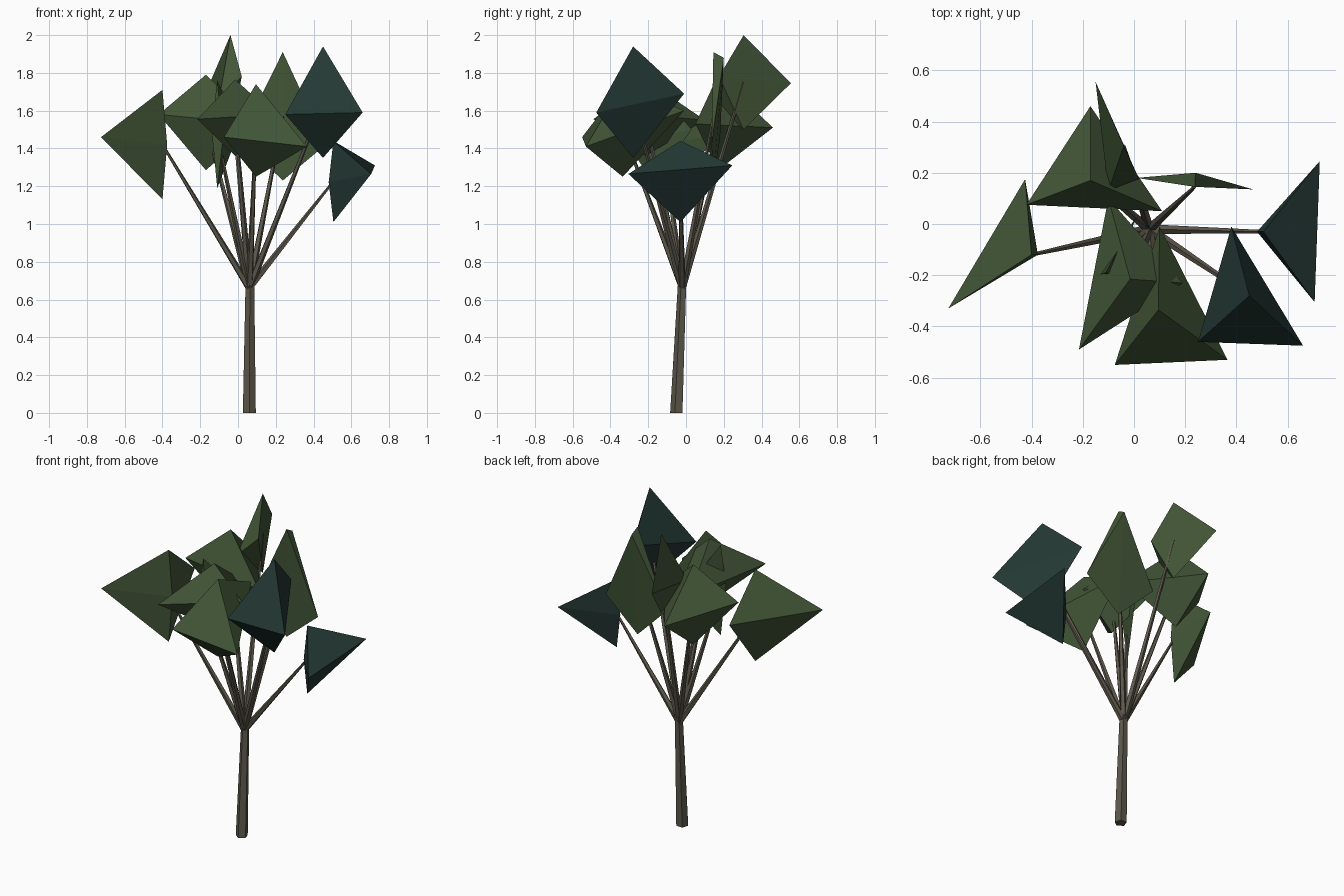
import bpy
import bmesh
from mathutils import Vector

default_cube = bpy.data.objects.get("Cube")
if default_cube:
    bpy.data.objects.remove(default_cube, do_unlink=True)


def make_material(name, colour):
    material = bpy.data.materials.new(name)
    material.use_nodes = True
    rgba = (*colour, 1)
    material.diffuse_color = rgba
    shader = material.node_tree.nodes["Principled BSDF"]
    shader.inputs["Base Color"].default_value = rgba
    shader.inputs["Roughness"].default_value = 0.9
    return material


bark = make_material("grey brown bark", (0.11, 0.098, 0.072))
green = make_material("olive green leaf", (0.054, 0.092, 0.038))
teal = make_material("deep teal leaf", (0.018, 0.041, 0.035))


def finish(name, bm, material):
    bmesh.ops.recalc_face_normals(bm, faces=bm.faces)
    mesh = bpy.data.meshes.new(name)
    bm.to_mesh(mesh)
    bm.free()
    mesh.materials.append(material)
    part = bpy.data.objects.new(name, mesh)
    bpy.context.collection.objects.link(part)
    return part


def limb(name, start, end, start_radius, end_radius, facing=None):
    """Tapered five-sided limb; its end caps face along the given direction."""
    start, end = Vector(start), Vector(end)
    turn = (facing or end - start).to_track_quat("Z", "Y")
    bm = bmesh.new()
    bmesh.ops.create_cone(bm, cap_ends=True, segments=5, depth=1,
                          radius1=start_radius, radius2=end_radius)
    for vert in bm.verts:
        centre = start if vert.co.z < 0 else end
        vert.co.z = 0
        vert.co = centre + turn @ vert.co
    return finish(name, bm, bark)


fork = Vector((0.06, -0.02, 0.66))


def leaf_cluster(name, material, x, y, top, bottom, corners):
    """Faceted three-cornered double pyramid, carried by its own branch."""
    bm = bmesh.new()
    for point in [(x, y, top), (x, y, bottom), *corners]:
        bm.verts.new(point)
    hull = bmesh.ops.convex_hull(bm, input=bm.verts)
    unused = [v for v in hull["geom_interior"] if isinstance(v, bmesh.types.BMVert)]
    bmesh.ops.delete(bm, geom=unused, context="VERTS")
    finish(name + "_leaves", bm, material)
    limb(name + "_branch", fork, (x, y, (top + bottom) / 2), 0.02, 0.007)


# Trunk, leaning slightly backwards, with level ends
limb("trunk", (0.06, -0.048, 0), (0.063, -0.018, 0.7), 0.036, 0.024,
     facing=Vector((0, 0, 1)))

# Deep teal clusters on the left side
leaf_cluster("front_left", teal, 0.45, -0.28, 1.94, 1.35,
             [(0.25, -0.46, 1.58), (0.66, -0.475, 1.59), (0.38, -0.01, 1.69)])
leaf_cluster("far_left", teal, 0.505, -0.03, 1.44, 1.01,
             [(0.725, 0.245, 1.31), (0.705, -0.305, 1.265), (0.48, -0.03, 1.22)])

# Green clusters around the rest of the crown
leaf_cluster("far_right", green, -0.4, -0.12, 1.71, 1.13,
             [(-0.425, 0.175, 1.475), (-0.725, -0.33, 1.46), (-0.375, -0.12, 1.42)])
leaf_cluster("back_right", green, -0.17, 0.17, 1.79, 1.285,
             [(-0.17, 0.46, 1.51), (-0.42, 0.075, 1.58), (0.11, 0.05, 1.53)])
leaf_cluster("top_back", green, -0.04, 0.305, 2, 1.5,
             [(-0.15, 0.555, 1.745), (-0.1, 0.13, 1.66), (0.02, 0.175, 1.78)])
leaf_cluster("back_left", green, 0.237, 0.145, 1.91, 1.23,
             [(0.01, 0.18, 1.45), (0.465, 0.135, 1.42), (0.24, 0.2, 1.88)])
leaf_cluster("front_right", green, -0.015, -0.215, 1.765, 1.36,
             [(-0.215, -0.49, 1.555), (0.19, -0.23, 1.58), (-0.1, 0.1, 1.55)])
leaf_cluster("front_middle", green, 0.095, -0.335, 1.74, 1.25,
             [(-0.075, -0.55, 1.46), (0.365, -0.53, 1.41), (0.1, -0.01, 1.6)])
leaf_cluster("inner_right", green, -0.11, -0.19, 1.76, 1.19,
             [(-0.14, -0.2, 1.5), (-0.08, -0.2, 1.45), (0.01, 0.03, 1.5)])
